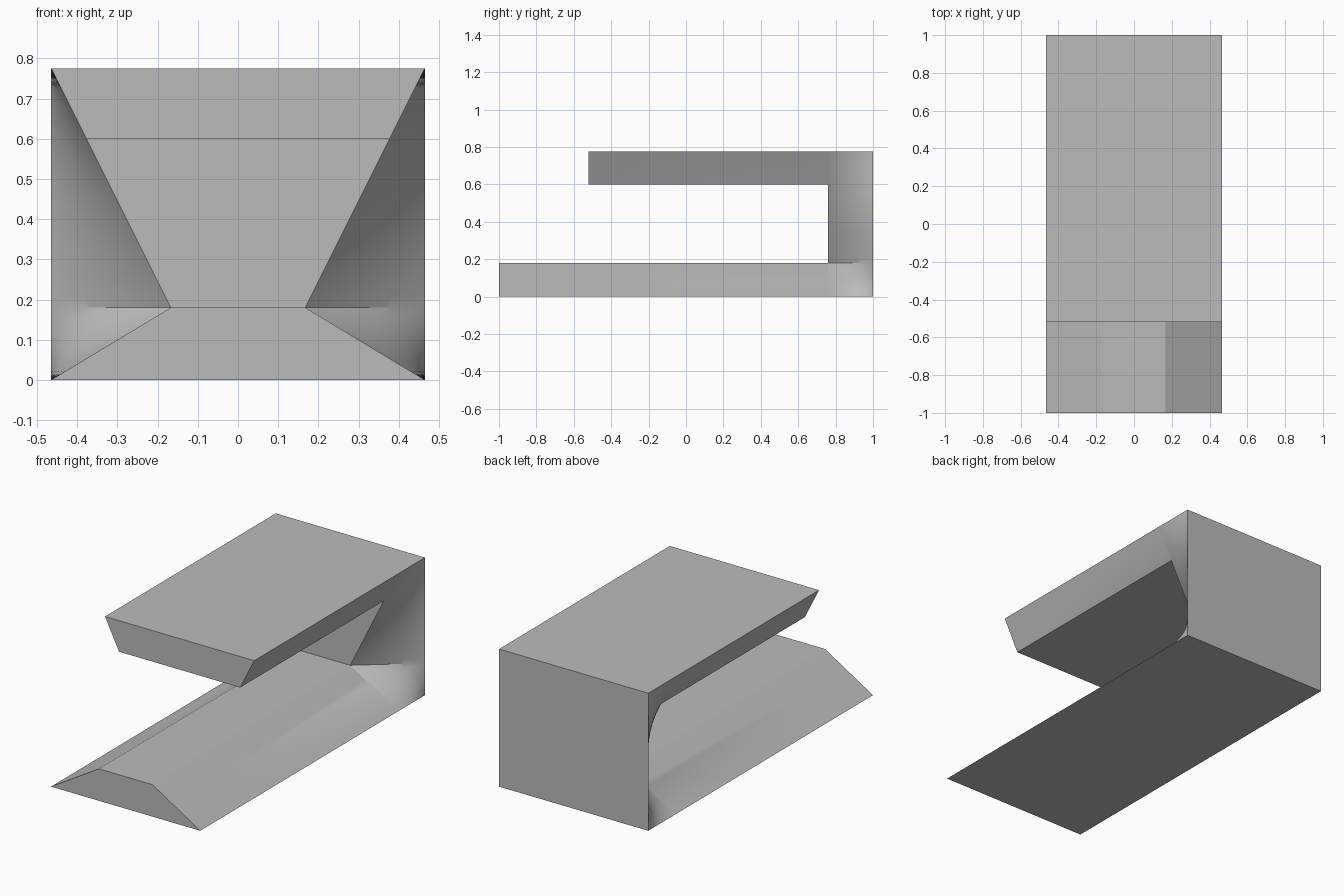
import bpy
import bmesh

cube = bpy.data.objects.get("Cube")
if cube:
    bpy.data.objects.remove(cube, do_unlink=True)

HALF, WAIST = 0.465, 0.167              # half widths at the rims and the neck
NECK, UNDER, TOP = 0.18, 0.60, 0.775    # heights
FRONT, LIP, WALL, BACK = -1.0, -0.52, 0.76, 1.0


def spread(a, b, n):
    return [a + (b - a) * i / n for i in range(n)]


def half_width(y, z):
    """Hourglass section that opens out to a full rectangle at the back."""
    pinch = z / NECK if z <= NECK else (TOP - z) / (TOP - NECK)
    fade = min(1.0, (BACK - y) / (BACK - WALL))
    return HALF - (HALF - WAIST) * pinch * fade


ys = [FRONT, LIP] + spread(WALL, BACK, 24) + [BACK]
zs = spread(0, NECK, 10) + spread(NECK, UNDER, 14) + spread(UNDER, TOP, 6) + [TOP]


def solid(j, k):
    """Whether the cell after ys[j], zs[k] belongs to the bracket."""
    if not (0 <= j < len(ys) - 1 and 0 <= k < len(zs) - 1):
        return False
    y, z = (ys[j] + ys[j + 1]) / 2, (zs[k] + zs[k + 1]) / 2
    return y > WALL or z < NECK or (z > UNDER and y > LIP)


bm = bmesh.new()
verts = {}


def vert(side, j, k):
    key = (side, j, k)
    if key not in verts:
        verts[key] = bm.verts.new((side * half_width(ys[j], zs[k]), ys[j], zs[k]))
    return verts[key]


def strip(a, b):
    """Face running across the width between two grid points."""
    bm.faces.new([vert(-1, *a), vert(1, *a), vert(1, *b), vert(-1, *b)])


for j in range(len(ys) - 1):
    for k in range(len(zs) - 1):
        if not solid(j, k):
            continue
        a, b, c, d = (j, k), (j + 1, k), (j + 1, k + 1), (j, k + 1)
        # Flanks
        for side in (-1, 1):
            bm.faces.new([vert(side, *p) for p in (a, b, c, d)])
        # Front, back, underside and top wherever the cell is exposed
        for nj, nk, p, q in ((j - 1, k, d, a), (j + 1, k, b, c),
                             (j, k - 1, a, b), (j, k + 1, c, d)):
            if not solid(nj, nk):
                strip(p, q)

bmesh.ops.recalc_face_normals(bm, faces=bm.faces[:])
mesh = bpy.data.meshes.new("bracket")
bm.to_mesh(mesh)
bm.free()

# Plain grey finish
grey = bpy.data.materials.new("plain grey")
grey.use_nodes = True
colour = (0.5, 0.5, 0.5, 1)
grey.diffuse_color = colour
grey.node_tree.nodes["Principled BSDF"].inputs["Base Color"].default_value = colour
mesh.materials.append(grey)

bracket = bpy.data.objects.new("bracket", mesh)
bpy.context.collection.objects.link(bracket)
bpy.ops.object.select_all(action="DESELECT")
bracket.select_set(True)
bpy.context.view_layer.objects.active = bracket
bpy.ops.object.shade_smooth_by_angle(angle=0.4)
